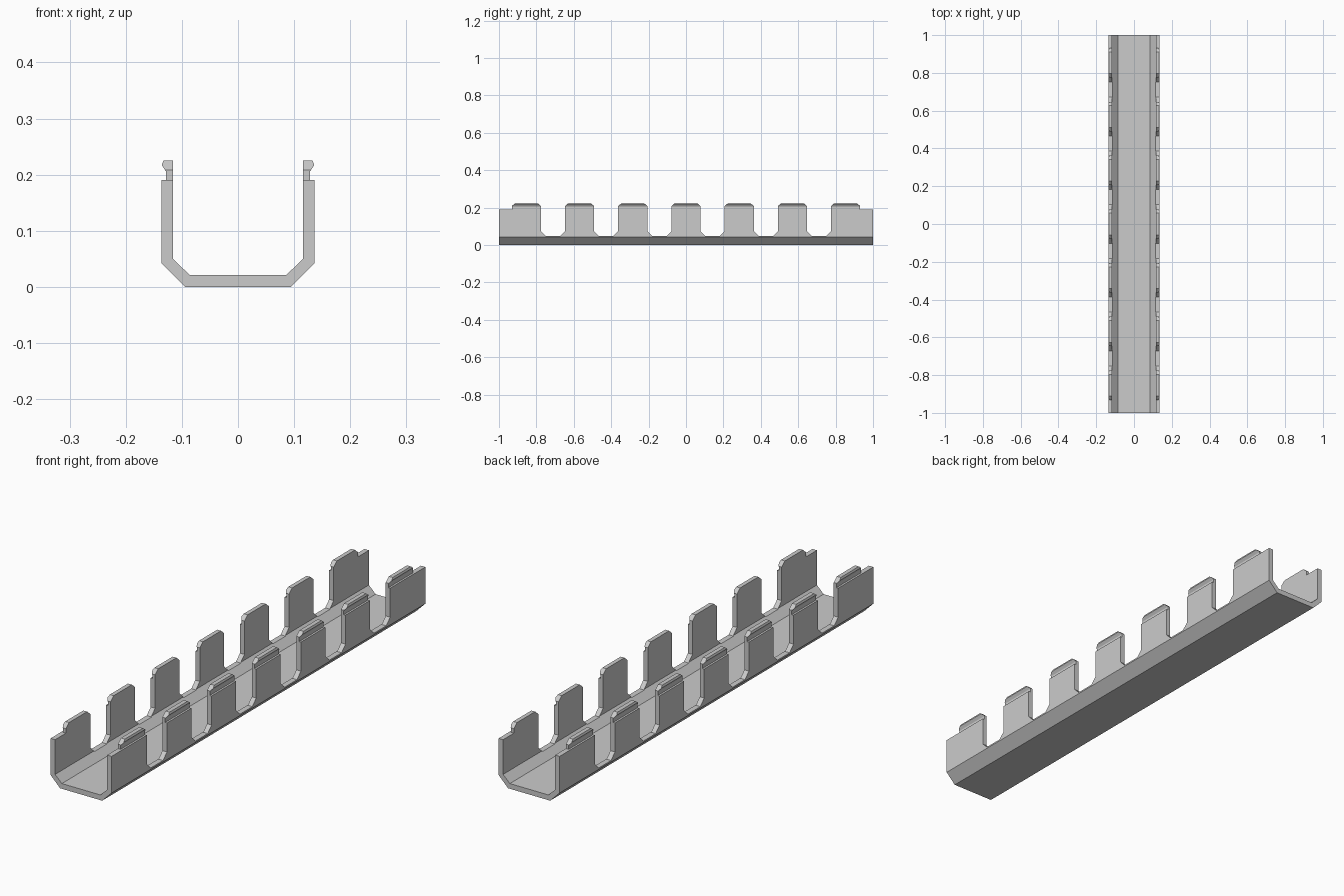
import bpy, bmesh

if "Cube" in bpy.data.objects:
    bpy.data.objects.remove(bpy.data.objects["Cube"])

PITCH, HALF_TAB = 0.2845, 0.078   # tab spacing and half width along the channel
GAP_Z = 0.048                     # bottom of the gaps
TOP_Z, SHOULDER_Z = 0.225, 0.19


def prism(name, outlines, place, start, end):
    """Extrude closed 2D outlines between two positions."""
    bm = bmesh.new()
    for pts in outlines:
        a = [bm.verts.new(place(p, start)) for p in pts]
        b = [bm.verts.new(place(p, end)) for p in pts]
        bm.faces.new(a)
        bm.faces.new(b[::-1])
        for i in range(len(pts)):
            j = (i + 1) % len(pts)
            bm.faces.new((a[j], a[i], b[i], b[j]))
    bmesh.ops.recalc_face_normals(bm, faces=bm.faces)
    mesh = bpy.data.meshes.new(name)
    bm.to_mesh(mesh)
    bm.free()
    obj = bpy.data.objects.new(name, mesh)
    bpy.context.collection.objects.link(obj)
    return obj


# Channel section: floor, bevelled corners, walls and hooked rims
right = [(0.094, 0), (0.136, 0.042), (0.136, SHOULDER_Z), (0.128, SHOULDER_Z),
         (0.128, 0.205), (0.136, 0.217), (0.133, TOP_Z), (0.116, TOP_Z),
         (0.116, 0.05), (0.086, 0.021)]
section = right + [(-x, z) for x, z in reversed(right)]
channel = prism("slotted_channel", [section], lambda p, y: (p[0], y, p[1]), -1, 1)

# Gaps between tabs: chamfered at the bottom and at the tab tops
gaps = []
for k in range(-3, 3):
    centre = (k + 0.5) * PITCH
    half = PITCH / 2 - HALF_TAB
    side = [(half - 0.025, GAP_Z), (half, GAP_Z + 0.025), (half, 0.208),
            (half + 0.02, TOP_Z), (half + 0.02, 0.26)]
    gaps.append([(centre + y, z) for y, z in side]
                + [(centre - y, z) for y, z in reversed(side)])

# End shoulders: the hooked rim stops short of the channel ends
edge = 3 * PITCH + HALF_TAB
for s in (-1, 1):
    gaps.append([(s * y, z) for y, z in
                 [(1.05, SHOULDER_Z), (edge, SHOULDER_Z), (edge, 0.208),
                  (edge - 0.02, TOP_Z), (edge - 0.02, 0.26), (1.05, 0.26)]])
cutter = prism("gap_cutter", gaps, lambda p, x: (x, p[0], p[1]), -0.2, 0.2)
cutter.hide_render = True

# Cut all gaps and remove the cutter
mod = channel.modifiers.new("gaps", 'BOOLEAN')
mod.operation = 'DIFFERENCE'
mod.solver = 'EXACT'
mod.object = cutter
bpy.context.view_layer.objects.active = channel
bpy.ops.object.modifier_apply(modifier=mod.name)
bpy.data.objects.remove(cutter)

grey = bpy.data.materials.new("light_grey")
grey.diffuse_color = (0.6, 0.6, 0.6, 1)
grey.use_nodes = True
grey.node_tree.nodes["Principled BSDF"].inputs["Base Color"].default_value = grey.diffuse_color
channel.data.materials.clear()
channel.data.materials.append(grey)
